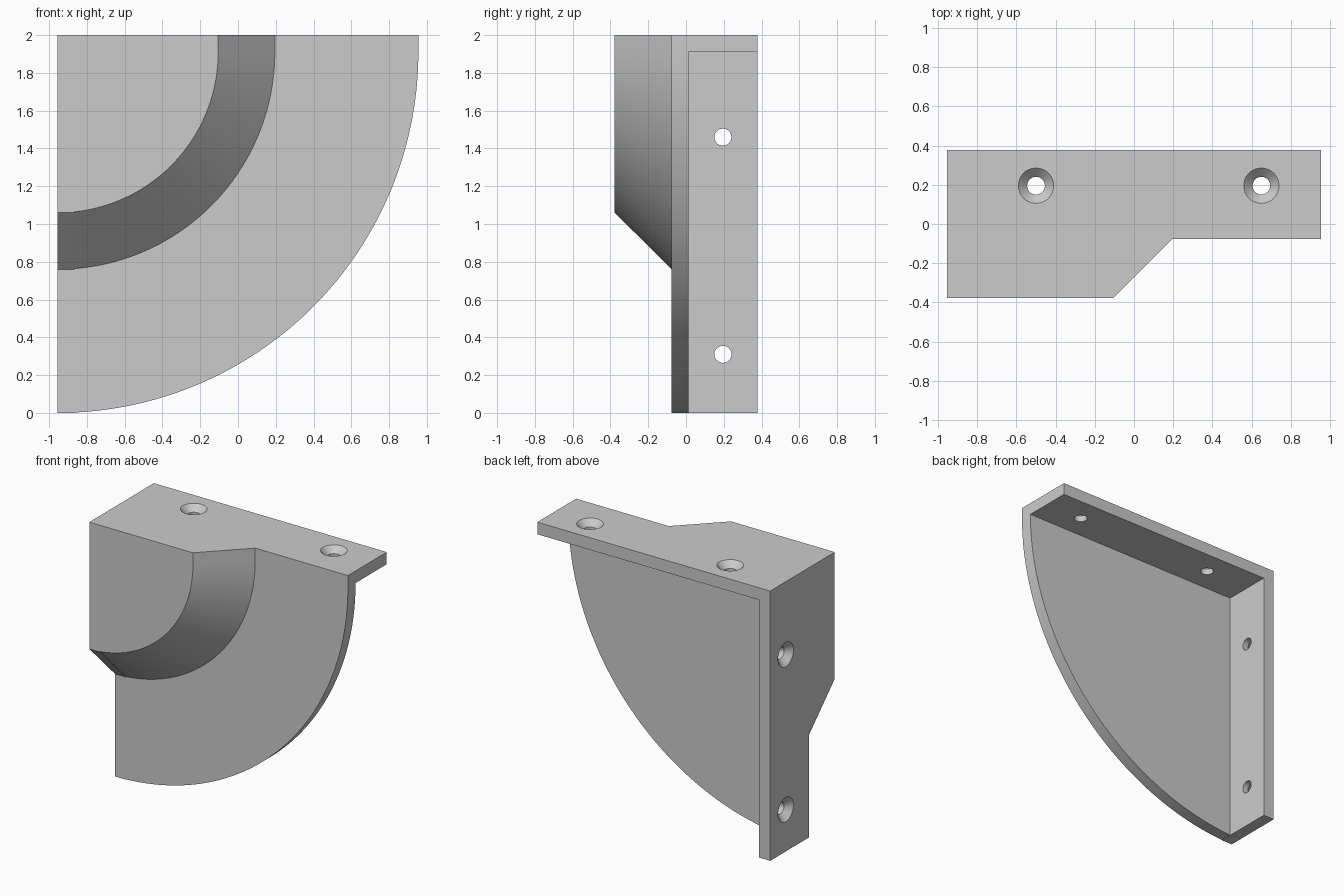
import bpy, bmesh, math
from mathutils import Vector, Matrix

cube = bpy.data.objects.get("Cube")
if cube:
    bpy.data.objects.remove(cube, do_unlink=True)

# Main dimensions
HALF = 0.955                      # half width
TOP, WALL = 2.0, 0.09             # height and flange thickness
FRONT, FACE, REAR, BACK = -0.378, -0.077, 0.013, 0.378
R_HUB, R_FOOT, R_RIM = 0.85, 1.15, 1.91
CZ = TOP - WALL                   # height of the arc centre
HOLE_Y = (REAR + BACK) / 2

grey = bpy.data.materials.new("plain_grey")
grey.use_nodes = True
grey.diffuse_color = (0.6, 0.6, 0.6, 1)
grey.node_tree.nodes["Principled BSDF"].inputs["Base Color"].default_value = grey.diffuse_color


def make_object(name, bm):
    bmesh.ops.recalc_face_normals(bm, faces=bm.faces[:])
    mesh = bpy.data.meshes.new(name)
    bm.to_mesh(mesh)
    bm.free()
    mesh.materials.append(grey)
    obj = bpy.data.objects.new(name, mesh)
    bpy.context.collection.objects.link(obj)
    return obj


def activate(obj):
    bpy.ops.object.select_all(action='DESELECT')
    obj.select_set(True)
    bpy.context.view_layer.objects.active = obj


def smooth(obj):
    activate(obj)
    bpy.ops.object.shade_smooth_by_angle(angle=math.radians(30))


def prism(name, points, offset):
    bm = bmesh.new()
    base = bm.faces.new([bm.verts.new(p) for p in points])
    out = bmesh.ops.extrude_face_region(bm, geom=[base], use_keep_orig=True)
    moved = [v for v in out["geom"] if isinstance(v, bmesh.types.BMVert)]
    bmesh.ops.translate(bm, verts=moved, vec=offset)
    return make_object(name, bm)


def drill(obj, position, inward, steps=48):
    """Cut a countersunk hole along the inward direction."""
    bm = bmesh.new()
    rings = []
    for radius, depth in ((0.1, -0.01), (0.045, 0.045), (0.045, 0.2)):
        rings.append([bm.verts.new((radius * math.cos(a), radius * math.sin(a), depth))
                      for a in (math.tau * i / steps for i in range(steps))])
    for low, high in zip(rings, rings[1:]):
        for i in range(steps):
            j = (i + 1) % steps
            bm.faces.new((low[i], low[j], high[j], high[i]))
    bm.faces.new(rings[0])
    bm.faces.new(rings[-1])
    turn = Vector((0, 0, 1)).rotation_difference(Vector(inward)).to_matrix().to_4x4()
    bm.transform(Matrix.Translation(position) @ turn)
    cutter = make_object("hole_cutter", bm)
    cutter.hide_render = True
    mod = obj.modifiers.new("hole", 'BOOLEAN')
    mod.operation, mod.solver, mod.object = 'DIFFERENCE', 'EXACT', cutter
    activate(obj)
    bpy.ops.object.modifier_apply(modifier=mod.name)
    bpy.data.objects.remove(cutter, do_unlink=True)


# Quarter-round plate with its raised conical hub
def quarter_body(steps=72):
    bm = bmesh.new()
    profile = [(R_HUB, FRONT), (R_FOOT, FACE), (R_RIM, FACE), (R_RIM, REAR)]
    tip = bm.verts.new((-HALF, FRONT, CZ))
    tail = bm.verts.new((-HALF, REAR, CZ))
    rows = []
    for i in range(steps + 1):
        a = math.pi / 2 * i / steps
        rows.append([bm.verts.new((-HALF + r * math.cos(a), y, CZ - r * math.sin(a)))
                     for r, y in profile])
    for p, q in zip(rows, rows[1:]):
        bm.faces.new((tip, p[0], q[0]))
        bm.faces.new((tail, q[-1], p[-1]))
        for k in range(len(profile) - 1):
            bm.faces.new((p[k], p[k + 1], q[k + 1], q[k]))
    for row in (rows[0], rows[-1]):
        bm.faces.new([tip] + row + [tail])
    # trim where the side flange takes over
    cut = bmesh.ops.bisect_plane(bm, geom=bm.verts[:] + bm.edges[:] + bm.faces[:],
                                 plane_co=(-HALF + WALL, 0, 0), plane_no=(1, 0, 0),
                                 clear_inner=True)
    edges = [e for e in cut["geom_cut"] if isinstance(e, bmesh.types.BMEdge)]
    bmesh.ops.edgeloop_fill(bm, edges=edges)
    return make_object("quarter_plate_and_hub", bm)


smooth(quarter_body())

# Top flange
outline = [(-HALF, FRONT), (-HALF + R_HUB, FRONT), (-HALF + R_FOOT, FACE),
           (HALF, FACE), (HALF, BACK), (-HALF, BACK)]
top_flange = prism("top_flange", [(x, y, CZ) for x, y in outline], (0, 0, WALL))
for x in (-0.5, 0.65):
    drill(top_flange, (x, HOLE_Y, TOP), (0, 0, -1))
smooth(top_flange)

# Side flange
outline = [(FRONT, CZ), (FRONT, CZ - R_HUB), (FACE, CZ - R_FOOT),
           (FACE, 0), (BACK, 0), (BACK, CZ)]
side_flange = prism("side_flange", [(-HALF, y, z) for y, z in outline], (WALL, 0, 0))
for z in (0.31, 1.46):
    drill(side_flange, (-HALF, HOLE_Y, z), (1, 0, 0))
smooth(side_flange)
